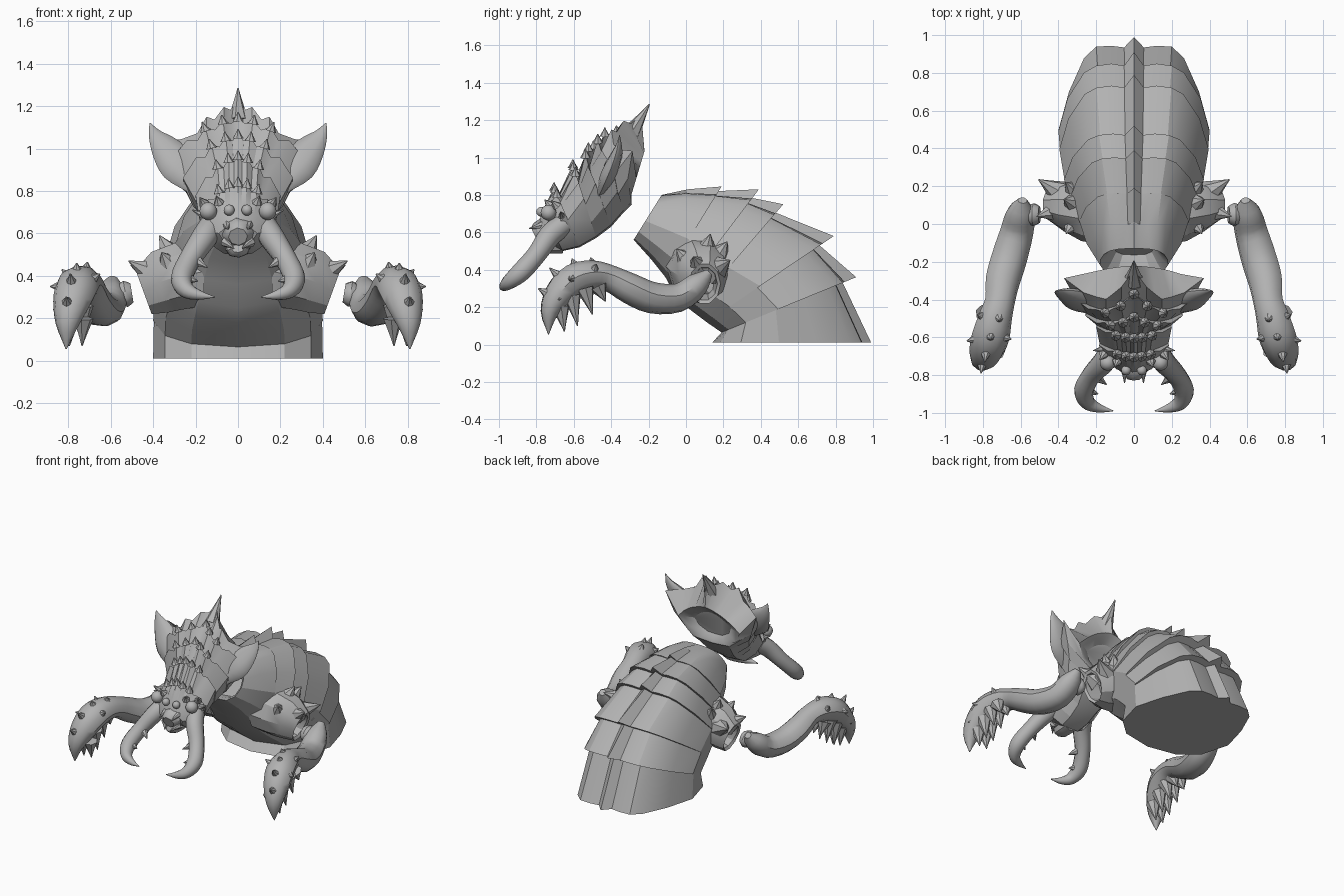
import bpy, bmesh, math
from mathutils import Vector

if "Cube" in bpy.data.objects:
    bpy.data.objects.remove(bpy.data.objects["Cube"])

GREY = (0.45, 0.45, 0.45, 1)
shell = bpy.data.materials.new("shell grey")
shell.use_nodes = True
shell.diffuse_color = GREY
shell.node_tree.nodes["Principled BSDF"].inputs["Base Color"].default_value = GREY


def finish(bm, name, angle=40):
    bmesh.ops.remove_doubles(bm, verts=bm.verts, dist=0.0005)
    bmesh.ops.recalc_face_normals(bm, faces=bm.faces)
    mesh = bpy.data.meshes.new(name)
    bm.to_mesh(mesh)
    bm.free()
    mesh.materials.append(shell)
    obj = bpy.data.objects.new(name, mesh)
    bpy.context.collection.objects.link(obj)
    bpy.context.view_layer.objects.active = obj
    bpy.ops.object.select_all(action='DESELECT')
    obj.select_set(True)
    bpy.ops.object.shade_smooth_by_angle(angle=math.radians(angle))


def loft(bm, rings):
    rows = [[bm.verts.new(p) for p in r] for r in rings]
    n = len(rows[0])
    for a, b in zip(rows, rows[1:]):
        for i in range(n):
            bm.faces.new((a[i], a[(i + 1) % n], b[(i + 1) % n], b[i]))
    bm.faces.new(rows[0])
    bm.faces.new(rows[-1])


def section(dorsal, ventral, width, half, sweep=0.0):
    """Symmetric ring hung between a back point and a belly point (y, z)."""
    d, v = Vector((0, *dorsal)), Vector((0, *ventral))
    full = half + [(-u, t) for u, t in reversed(half[1:-1])]
    ring = []
    for u, t in full:
        x = u * width
        forward = sweep * t * math.sin(math.pi * min(abs(x) / .4, 1))
        ring.append(v.lerp(d, t) + Vector((x, -forward, 0)))
    return ring


def plated(rows, lip, under):
    """Rings whose raised lips step down to the next plate and fade at the belly."""
    rings = []
    for d, v, w, step, *sweep in rows:
        rings.append(section(d, v, w, lip if step else under, *sweep))
        if step:
            inner = []
            for u, t in under:
                drop = step * max(0, (t - .3) / .7)
                inner.append((u * (1 - .5 * drop), t - drop))
            rings.append(section(d, v, w, inner, *sweep))
    return rings


def hollow(ring, push):
    """Rings that turn the open end inwards."""
    c = sum(ring, Vector()) / len(ring)
    return [[c.lerp(p, s) + Vector(push) * k for p in ring]
            for s, k in ((0.6, 1), (0.84, 0.3))]


def tube(bm, pts, sides=12, steps=4, flat=1.0):
    """Smooth tapering tube through (x, y, z, radius) points."""
    q = [Vector(p) for p in pts]
    q = [2 * q[0] - q[1]] + q + [2 * q[-1] - q[-2]]
    path = []
    for i in range(1, len(q) - 2):
        a, b, c, d = q[i - 1:i + 3]
        for s in range(steps):
            t = s / steps
            path.append(0.5 * (2 * b + (c - a) * t + (2 * a - 5 * b + 4 * c - d) * t * t
                               + (3 * b - a - 3 * c + d) * t ** 3))
    path.append(q[-2])
    rings, side = [], Vector((1, .05, .1))
    for i, p in enumerate(path):
        tan = (path[min(i + 1, len(path) - 1)] - path[max(i - 1, 0)]).to_3d().normalized()
        side = (side - tan * side.dot(tan)).normalized()
        up = tan.cross(side)
        r = max(p[3], 0.003)
        rings.append([p.to_3d() + r * (side * math.cos(a) + up * flat * math.sin(a))
                      for a in (math.tau * k / sides for k in range(sides))])
    loft(bm, rings)


def spike(bm, base, tip, r):
    b, t = Vector(base), Vector(tip)
    tube(bm, [(*b, r), (*b.lerp(t, 0.5), r * 0.5), (*t, 0.002)], sides=7, steps=2)


def ball(bm, center, r):
    new = bmesh.ops.create_uvsphere(bm, u_segments=14, v_segments=10, radius=r)["verts"]
    bmesh.ops.translate(bm, verts=new, vec=center)


# Plated body with a pointed lip on each plate, from the neck to the flat base
hump = [(0, 1), (.13, .935), (.3, .945), (.5, .94), (.66, .87), (.86, .66),
        (1, .42), (.86, .18), (.55, .05), (0, 0)]
pointed = [(0, 1), (.13, .90), (.3, .915), (.5, .90), (.66, .85), (.88, .66),
           (1, .42), (.86, .18), (.55, .05), (0, 0)]
round_neck = [(0, 1), (.2, 1), (.45, .98), (.7, .92), (.88, .8), (.98, .62),
              (1, .42), (.86, .18), (.55, .03), (0, 0)]
neck = section((-.13, .80), (-.28, .56), .18, round_neck)
body_rows = [
    ((.01, .83), (-.19, .46), .25, 0),
    ((.19, .845), (-.11, .36), .29, .05),
    ((.39, .83), (-.05, .25), .34, .08),
    ((.52, .75), (.03, .18), .37, .08),
    ((.79, .58), (.11, .12), .395, .11),
    ((.91, .36), (.19, .065), .40, .10),
    ((.99, .01), (.14, .01), .40, 0)]
bm = bmesh.new()
loft(bm, hollow(neck, (0, .08, -.08)) + [neck] + plated(body_rows, pointed, hump))
finish(bm, "body", 25)

# Head shield with jagged stepped plates, a peaked rim and a sloping rear
jagged = [(0, 1.04), (.1, .97), (.22, 1.01), (.34, .90), (.48, .93), (.6, .78),
          (.76, .78), (1, .55), (.8, .25), (.4, .02), (0, 0)]
plain = [(0, .98), (.1, .97), (.22, .95), (.34, .91), (.48, .86), (.6, .80),
         (.76, .70), (1, .5), (.8, .22), (.4, .02), (0, 0)]
peaked = [(0, 1.03), (.1, .94), (.18, .97), (.3, .84), (.4, .87), (.52, .70),
          (.72, .64), (1, .62), (.85, .3), (.4, .02), (0, 0)]
head_rows = [
    ((-.79, .65), (-.75, .55), .09, 0),
    ((-.765, .73), (-.66, .50), .165, 0),
    ((-.70, .83), (-.57, .52), .185, .10),
    ((-.60, .95), (-.48, .57), .20, .10),
    ((-.49, 1.05), (-.40, .63), .26, .10, .07),
    ((-.37, 1.13), (-.33, .71), .32, .08, .12)]
rim = section((-.24, 1.21), (-.29, .75), .37, peaked, .19)
rear = section((-.22, 1.04), (-.31, .74), .25, plain)
bm = bmesh.new()
loft(bm, plated(head_rows, jagged, plain) + [rim, rear] + hollow(rear, (0, -.05, -.02))[::-1])
finish(bm, "head_shield", 30)

# Crest and the serrations along each head plate
bm = bmesh.new()
spike(bm, (0, -.30, 1.12), (0, -.195, 1.285), .055)
for row in head_rows[2:]:
    teeth = section(*row[:3], jagged, *row[4:])
    for i in (0, 2, 4, -2, -4):
        p = teeth[i] - Vector((0, 0, .02))
        spike(bm, p, p + Vector((.1 * p.x, 0, .045)), .028)
finish(bm, "head_spikes")

# Mouth pieces
bm = bmesh.new()
tube(bm, [(0, -.70, .60, .085), (0, -.77, .60, .075), (0, -.81, .585, .045)], 8, 2)
tube(bm, [(0, -.66, .53, .06), (0, -.76, .525, .055), (0, -.79, .53, .03)], 8, 2, .7)
for s in (-1, 1):
    spike(bm, (s * .05, -.76, .64), (s * .05, -.84, .62), .025)
    spike(bm, (s * .06, -.76, .56), (s * .02, -.82, .53), .025)
finish(bm, "mouth")

for s, side in ((1, "left"), (-1, "right")):
    def flip(rows):
        return [(s * r[0], *r[1:]) for r in rows]

    def spikes(name, r, pairs):
        bm = bmesh.new()
        for base, tip in pairs:
            spike(bm, *flip((base, tip)), r)
        finish(bm, side + name)

    # Flat side horns sweeping up from the shield
    bm = bmesh.new()
    tube(bm, flip([(.19, -.45, .83, .06), (.275, -.41, .92, .095), (.345, -.375, 1.005, .07),
                   (.39, -.36, 1.065, .034), (.415, -.355, 1.12, .002)]), 10, 3, .45)
    finish(bm, side + "_horn")

    # Eyes and brow spikes
    bm = bmesh.new()
    ball(bm, (s * .14, -.735, .705), .042)
    ball(bm, (s * .042, -.775, .71), .026)
    finish(bm, side + "_eyes", 60)
    spikes("_brow", .026, (((.16, -.69, .74), (.18, -.72, .77)),
                           ((.09, -.73, .745), (.10, -.755, .775)),
                           ((.15, -.66, .68), (.215, -.67, .71))))

    # Curved mandible with inner teeth
    bm = bmesh.new()
    tube(bm, flip([(.12, -.66, .64, .06), (.16, -.73, .58, .06), (.225, -.80, .48, .052),
                   (.265, -.88, .39, .052), (.245, -.945, .335, .04),
                   (.185, -.975, .31, .024), (.11, -.99, .30, .002)]))
    finish(bm, side + "_mandible")
    spikes("_mandible_teeth", .04, (((.21, -.80, .48), (.145, -.85, .44)),
                                    ((.25, -.88, .39), (.19, -.90, .375))))

    # Shoulder lump with a hollow socket and broad spikes
    bm = bmesh.new()
    rings = []
    for x, y, z, ry, rz in ((.16, .09, .42, .18, .17), (.28, .10, .40, .17, .17),
                            (.37, .11, .37, .13, .15), (.445, .12, .325, .085, .11),
                            (.435, .12, .325, .068, .09), (.33, .12, .34, .05, .07)):
        rings.append([Vector((s * (x + .04 * math.sin(a) * (x > .3)),
                              y + ry * math.cos(a) - .02, z + rz * math.sin(a)))
                      for a in (math.tau * k / 10 for k in range(10))])
    loft(bm, rings)
    finish(bm, side + "_shoulder", 30)
    spikes("_shoulder_spikes", .085, (
        ((.38, .08, .40), (.515, .04, .47)), ((.30, .10, .47), (.37, .13, .59)),
        ((.37, .15, .40), (.505, .235, .45)), ((.30, .16, .45), (.36, .22, .55)),
        ((.31, .02, .43), (.36, -.05, .51))))

    # Arm ending in a hooked claw, with its ball joint
    bm = bmesh.new()
    tube(bm, flip([(.59, .125, .385, .025), (.60, .06, .32, .075), (.62, -.04, .25, .088),
                   (.66, -.18, .25, .095), (.695, -.30, .30, .092), (.71, -.41, .355, .08),
                   (.735, -.50, .37, .09), (.76, -.60, .345, .10), (.785, -.68, .27, .088),
                   (.805, -.73, .17, .055), (.81, -.735, .055, .002)]), 10, 3, .88)
    finish(bm, side + "_arm")
    bm = bmesh.new()
    tube(bm, flip([(.50, .05, .32, .045), (.53, .05, .315, .062), (.56, .05, .31, .05),
                   (.61, .05, .31, .045)]), 10, 2)
    finish(bm, side + "_arm_joint")

    # Broad claw spikes on top and teeth beneath
    spikes("_claw_spikes", .055, (
        ((.72, -.49, .40), (.71, -.51, .465)), ((.76, -.58, .39), (.76, -.61, .46)),
        ((.78, -.64, .33), (.79, -.73, .41)), ((.80, -.70, .25), (.81, -.79, .30)),
        ((.80, -.60, .35), (.885, -.62, .35)), ((.72, -.59, .36), (.65, -.61, .41)),
        ((.81, -.66, .27), (.87, -.68, .24)), ((.77, -.50, .37), (.83, -.48, .43))))
    spikes("_claw_teeth", .05, [
        ((x, y, z), (x + .005, ty, tz)) for x in (.73, .79) for y, z, ty, tz in
        ((-.47, .31, -.43, .23), (-.54, .30, -.50, .16),
         (-.61, .26, -.58, .10), (-.67, .20, -.65, .07))])
